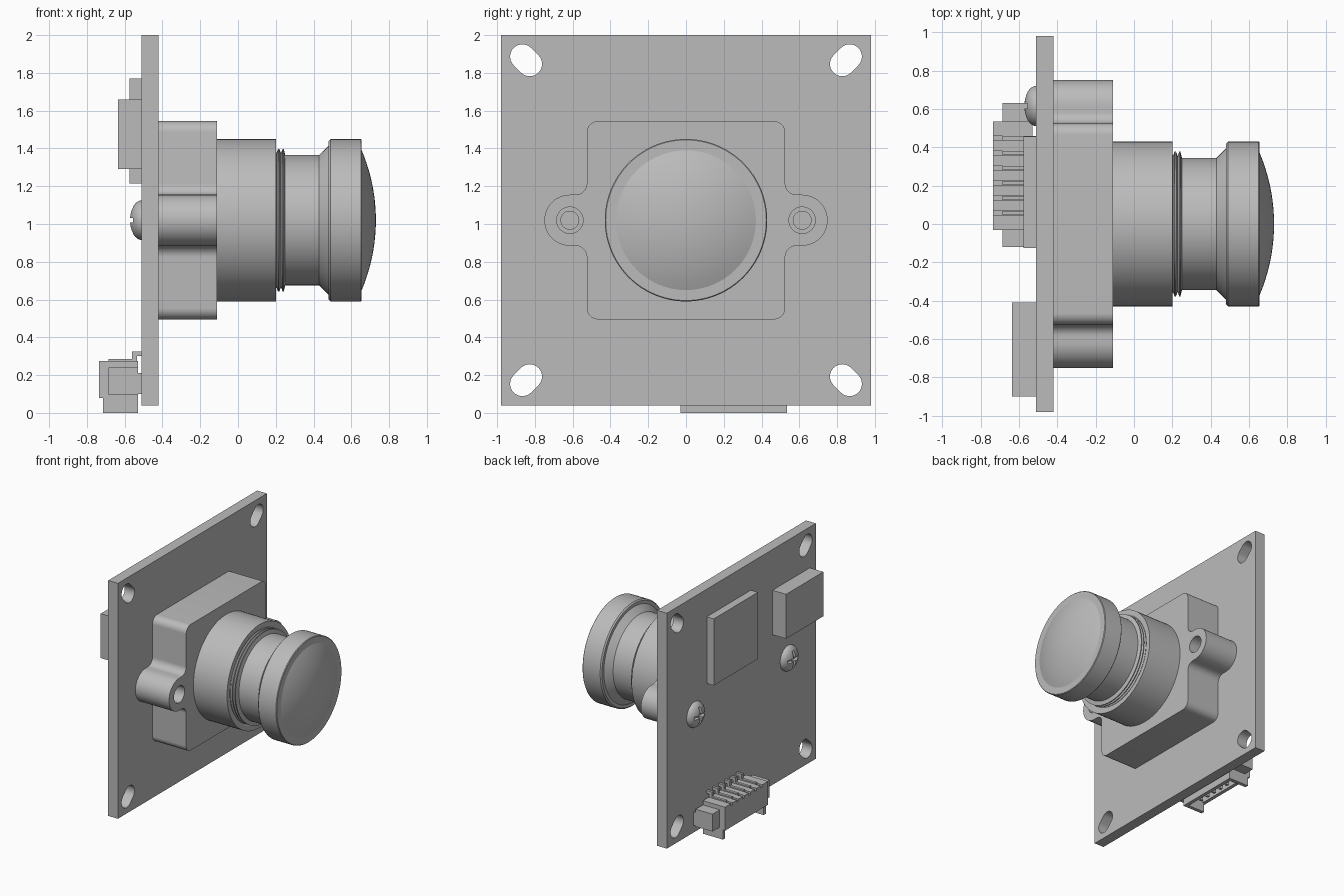
import bpy, bmesh, math
from mathutils import Matrix, Vector

old = bpy.data.objects.get("Cube")
if old:
    bpy.data.objects.remove(old, do_unlink=True)

grey = bpy.data.materials.new("plain grey")
grey.use_nodes = True
grey.diffuse_color = (0.5, 0.5, 0.5, 1)
grey.node_tree.nodes["Principled BSDF"].inputs["Base Color"].default_value = (0.5, 0.5, 0.5, 1)

CZ = 1.02        # height of the lens axis
BACK = -0.51     # rear face of the board
FACE = -0.42     # front face of the board
EAR = 0.615      # screw distance from the axis


def select(obj):
    bpy.ops.object.select_all(action='DESELECT')
    obj.select_set(True)
    bpy.context.view_layer.objects.active = obj


def finish(name, bm, smooth=True):
    bmesh.ops.remove_doubles(bm, verts=bm.verts, dist=0.0002)
    bmesh.ops.recalc_face_normals(bm, faces=bm.faces)
    mesh = bpy.data.meshes.new(name)
    bm.to_mesh(mesh)
    bm.free()
    mesh.materials.append(grey)
    obj = bpy.data.objects.new(name, mesh)
    bpy.context.collection.objects.link(obj)
    if smooth:
        select(obj)
        bpy.ops.object.shade_smooth_by_angle(angle=math.radians(30))
    return obj


def add_box(bm, x, y, z):
    size = Matrix.Diagonal((x[1] - x[0], y[1] - y[0], z[1] - z[0], 1))
    mid = Matrix.Translation((sum(x) / 2, sum(y) / 2, sum(z) / 2))
    bmesh.ops.create_cube(bm, size=1, matrix=mid @ size)


def boxes(name, *specs):
    bm = bmesh.new()
    for spec in specs:
        add_box(bm, *spec)
    # parts stay separate shells, so no welding is wanted between touching boxes
    return finish(name, bm, smooth=False)


def revolve(name, profile, y=0.0, steps=96):
    """Spin (x, radius) points round an axis along x."""
    bm = bmesh.new()
    verts = [bm.verts.new((x, y, CZ + r)) for x, r in profile]
    edges = [bm.edges.new(pair) for pair in zip(verts, verts[1:])]
    bmesh.ops.spin(bm, geom=verts + edges, cent=(0, y, CZ), axis=(1, 0, 0),
                   angle=math.tau, steps=steps)
    return finish(name, bm)


def arc(cy, cz, r, start, end, n=10):
    angles = [math.radians(start + (end - start) * i / n) for i in range(n + 1)]
    return [(cy + r * math.cos(a), cz + r * math.sin(a)) for a in angles]


def plate(name, loops, x0, x1):
    """Extrude outlines in the y-z plane, first loop outside and the rest holes."""
    curve = bpy.data.curves.new(name, 'CURVE')
    curve.dimensions = '2D'
    curve.fill_mode = 'BOTH'
    curve.extrude = (x1 - x0) / 2
    for loop in loops:
        spline = curve.splines.new('POLY')
        spline.points.add(len(loop) - 1)
        for point, (u, v) in zip(spline.points, loop):
            point.co = (u, v, 0, 1)
        spline.use_cyclic_u = True
    temp = bpy.data.objects.new(name + " outline", curve)
    bpy.context.collection.objects.link(temp)
    bpy.context.view_layer.update()
    mesh = temp.evaluated_get(bpy.context.evaluated_depsgraph_get()).to_mesh()
    bm = bmesh.new()
    bm.from_mesh(mesh)
    temp.to_mesh_clear()
    bpy.data.objects.remove(temp, do_unlink=True)
    for v in bm.verts:
        v.co = Vector((v.co.z + (x0 + x1) / 2, v.co.x, v.co.y + CZ))
    return finish(name, bm)


# Circuit board with four diagonal slots
half = 0.98
board = [[(-half, -half), (half, -half), (half, half), (-half, half)]]
for deg in (45, 135, 225, 315):
    d = Vector((math.cos(math.radians(deg)), math.sin(math.radians(deg))))
    outer, inner = d * 1.225, d * 1.17
    board.append(arc(*outer, 0.065, deg - 90, deg + 90, 16)
                 + arc(*inner, 0.065, deg + 90, deg + 270, 16))
plate("circuit_board", board, BACK, FACE)

# Lens holder base: rounded square with two filleted ears
side = (arc(EAR, 0, 0.135, -90, 90, 24) + arc(0.585, 0.195, 0.06, 270, 180)
        + arc(0.465, 0.465, 0.06, 0, 90) + arc(-0.465, 0.465, 0.06, 90, 180)
        + arc(-0.585, 0.195, 0.06, 0, -90))
outline = side + [(-u, -v) for u, v in side]
holes = [arc(s * EAR, 0, 0.07, 0, 350, 35) for s in (-1, 1)]
plate("holder_base", [outline] + holes, FACE, -0.11)

# Holder barrel
revolve("holder_barrel", [(-0.11, 0), (-0.11, 0.43), (0.2, 0.43), (0.2, 0.39),
                          (0.18, 0.36), (0.18, 0)])

# Lens: thread, neck, flare, head
thread = []
for i in range(3):
    x = 0.18 + i * 0.024
    thread += [(x, 0.355), (x + 0.008, 0.378), (x + 0.014, 0.378)]
revolve("lens_body", [(0.17, 0)] + thread
        + [(0.25, 0.345), (0.43, 0.345), (0.48, 0.395), (0.48, 0.42),
           (0.49, 0.43), (0.65, 0.43), (0.655, 0.425), (0.655, 0.37), (0.655, 0)])

# Domed front glass
rise, rim = 0.075, 0.37
radius = (rim ** 2 + rise ** 2) / (2 * rise)
sweep = math.asin(rim / radius)
dome = [(0.655 + rise - radius + radius * math.cos(sweep * i / 12),
         radius * math.sin(sweep * i / 12)) for i in range(13)]
revolve("front_glass", dome)

# Screws with cross recess
for label, s in (("left", 1), ("right", -1)):
    y = s * EAR
    head = [(BACK - 0.062 * math.cos(math.pi / 2 * i / 8),
             0.105 * math.sin(math.pi / 2 * i / 8)) for i in range(9)]
    screw = revolve("screw_" + label, head + [(BACK, 0.05), (-0.25, 0.05), (-0.25, 0)], y, 40)
    for a, b in ((0.07, 0.013), (0.013, 0.07)):
        cutter = boxes("screw_cutter", ((-0.65, -0.537), (y - a, y + a), (CZ - b, CZ + b)))
        cutter.hide_render = True
        cut = screw.modifiers.new("recess", 'BOOLEAN')
        cut.operation = 'DIFFERENCE'
        cut.solver = 'EXACT'
        cut.object = cutter
        select(screw)
        bpy.ops.object.modifier_apply(modifier=cut.name)
        bpy.data.objects.remove(cutter, do_unlink=True)

# Rear chips
boxes("flat_chip", ((-0.575, BACK), (-0.125, 0.455), (1.215, 1.77)))
boxes("thick_chip", ((-0.635, BACK), (-0.9, -0.41), (1.29, 1.66)))

# Connector shell, open underneath
y0, y1 = -0.03, 0.535
mid = (y0 + y1) / 2
pins = [mid + (i - 2.5) * 0.078 for i in range(6)]
boxes("connector_shell",
      ((-0.56, -0.53), (y0, y1), (0, 0.275)),
      ((-0.735, -0.705), (y0, y1), (0.08, 0.255)),
      ((-0.735, -0.53), (y0, y1), (0.2, 0.255)),
      *[((-0.715, -0.53), (a, a + 0.03), (0, 0.255)) for a in (y0, y1 - 0.03)])

# Ribs on top of the shell leave a groove for every contact
edges = [y0] + [e for p in pins for e in (p - 0.012, p + 0.012)] + [y1]
boxes("connector_ribs", *[((-0.735, -0.56), (edges[i], edges[i + 1]), (0.255, 0.275))
                          for i in range(0, len(edges), 2)])

# Contacts: top strip, bend, solder foot and inner blade
for i, p in enumerate(pins):
    w = (p - 0.011, p + 0.011)
    boxes(f"contact_{i + 1}",
          ((-0.685, -0.535), w, (0.25, 0.285)),
          ((-0.56, -0.535), w, (0.285, 0.325)),
          ((-0.54, BACK), w, (0.3, 0.325)),
          ((-0.65, -0.625), w, (0.05, 0.2)))

# Mounting tabs at both ends of the connector
for label, a, b in (("left", y1, 0.63), ("right", -0.12, y0)):
    boxes("connector_tab_" + label,
          ((-0.685, -0.53), (a, b), (0.095, 0.24)),
          ((-0.53, BACK), (a, b), (0.1, 0.21)))
